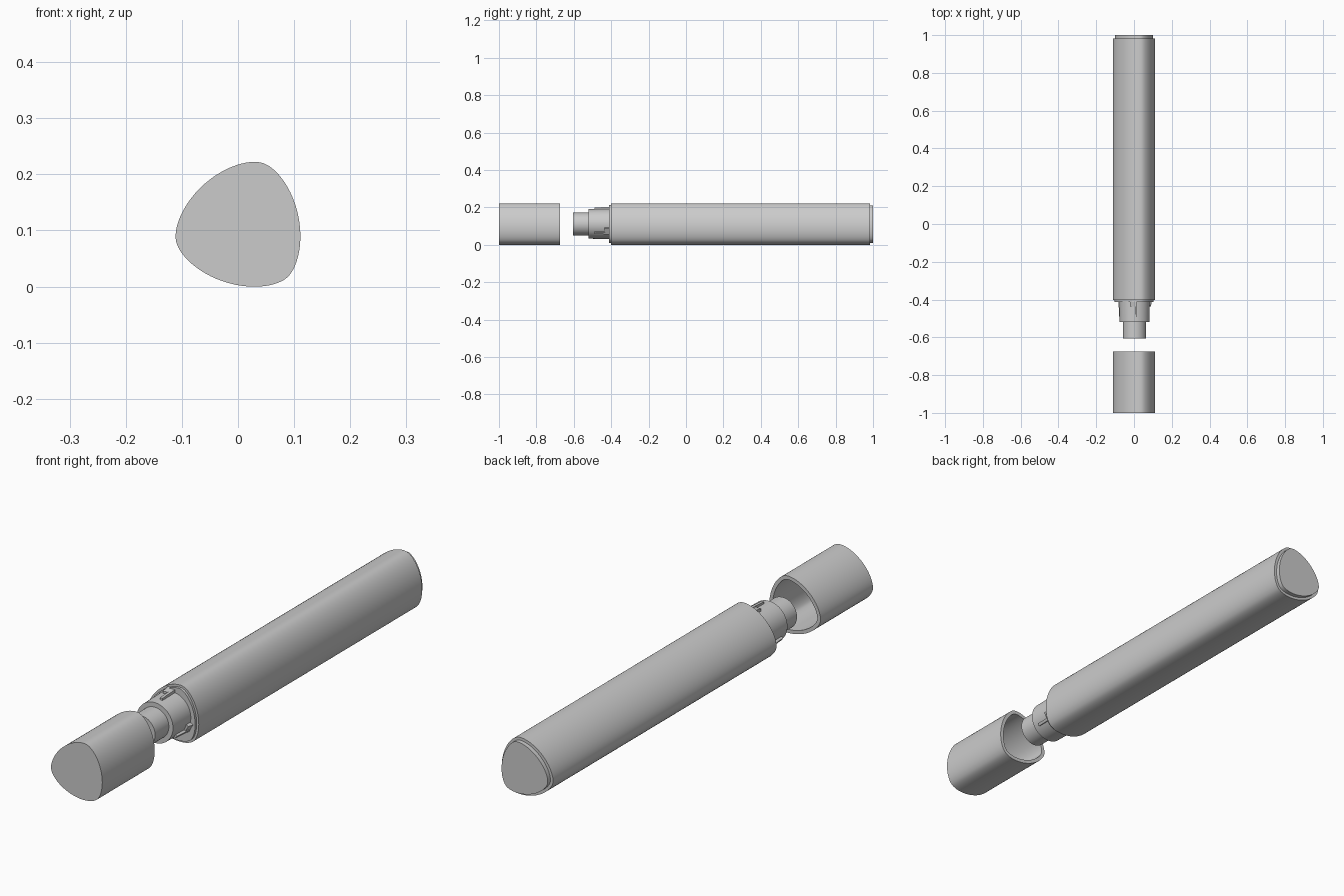
import bpy, bmesh
from math import sin, cos, radians, pi

if "Cube" in bpy.data.objects:
    bpy.data.objects.remove(bpy.data.objects["Cube"])

A, B, LOBE = 0.1112, 0.009, radians(72)   # constant-width rounded triangle
CX, CZ = 0.81 * B, 0.111 - 0.59 * B
AX, AZ = 0.003, 0.112                     # axis of the round parts
N = 96


def trilobe(offset):
    pts = []
    for i in range(N):
        t = 2 * pi * i / N
        p = A - offset + B * cos(3 * (t - LOBE))
        d = -3 * B * sin(3 * (t - LOBE))
        pts.append((CX + p * cos(t) - d * sin(t), CZ + p * sin(t) + d * cos(t)))
    return pts


def circle(r):
    return [(AX + r * cos(2 * pi * i / N), AZ + r * sin(2 * pi * i / N)) for i in range(N)]


def finish(name, bm):
    bmesh.ops.recalc_face_normals(bm, faces=bm.faces)
    me = bpy.data.meshes.new(name)
    bm.to_mesh(me)
    bm.free()
    ob = bpy.data.objects.new(name, me)
    bpy.context.collection.objects.link(ob)
    bpy.ops.object.select_all(action='DESELECT')
    ob.select_set(True)
    bpy.context.view_layer.objects.active = ob
    bpy.ops.object.shade_smooth_by_angle(angle=radians(30))
    return ob


def loft(name, section, stations):
    """Skin a section through (y, size) stations and close both ends."""
    bm = bmesh.new()
    rings = [[bm.verts.new((x, y, z)) for x, z in section(s)] for y, s in stations]
    for r, q in zip(rings, rings[1:]):
        for i in range(N):
            j = (i + 1) % N
            bm.faces.new((r[i], r[j], q[j], q[i]))
    bm.faces.new(rings[0])
    bm.faces.new(rings[-1])
    return finish(name, bm)


def rib(name, angle, t0, t1, y0, y1):
    """Raised bar on the neck with a slightly sloped front."""
    bm = bmesh.new()
    c, s = cos(angle), sin(angle)

    def v(t, r, y):
        return bm.verts.new((AX + r * c + t * s, y, AZ + r * s - t * c))
    sides = [[v(t, 0.07, y0), v(t, 0.07, y1), v(t, 0.092, y1), v(t, 0.087, y0)]
             for t in (t0, t1)]
    bm.faces.new(sides[0])
    bm.faces.new(sides[1])
    for i in range(4):
        j = (i + 1) % 4
        bm.faces.new((sides[0][i], sides[0][j], sides[1][j], sides[1][i]))
    return finish(name, bm)


# barrel with a stepped rim at the front and an inset plug at the back
loft("barrel", trilobe, [(-0.412, 0.009), (-0.402, 0.009), (-0.402, 0), (0.983, 0)])
loft("end_plug", trilobe, [(0.96, 0.011), (1.0, 0.011)])

# round neck and tip
loft("neck", circle, [(-0.52, 0.079), (-0.40, 0.081)])
loft("tip", circle, [(-0.605, 0.061), (-0.51, 0.061)])

# three L-shaped retaining ribs around the neck
for k in range(3):
    a = radians(90 + 120 * k)
    rib(f"long_rib_{k + 1}", a, 0.001, 0.012, -0.49, -0.405)
    rib(f"short_rib_{k + 1}", a, -0.023, 0.001, -0.437, -0.405)

# hollow cap, open towards the barrel
loft("cap", trilobe, [(-1.0, 0), (-0.675, 0), (-0.675, 0.014), (-0.96, 0.017)])
